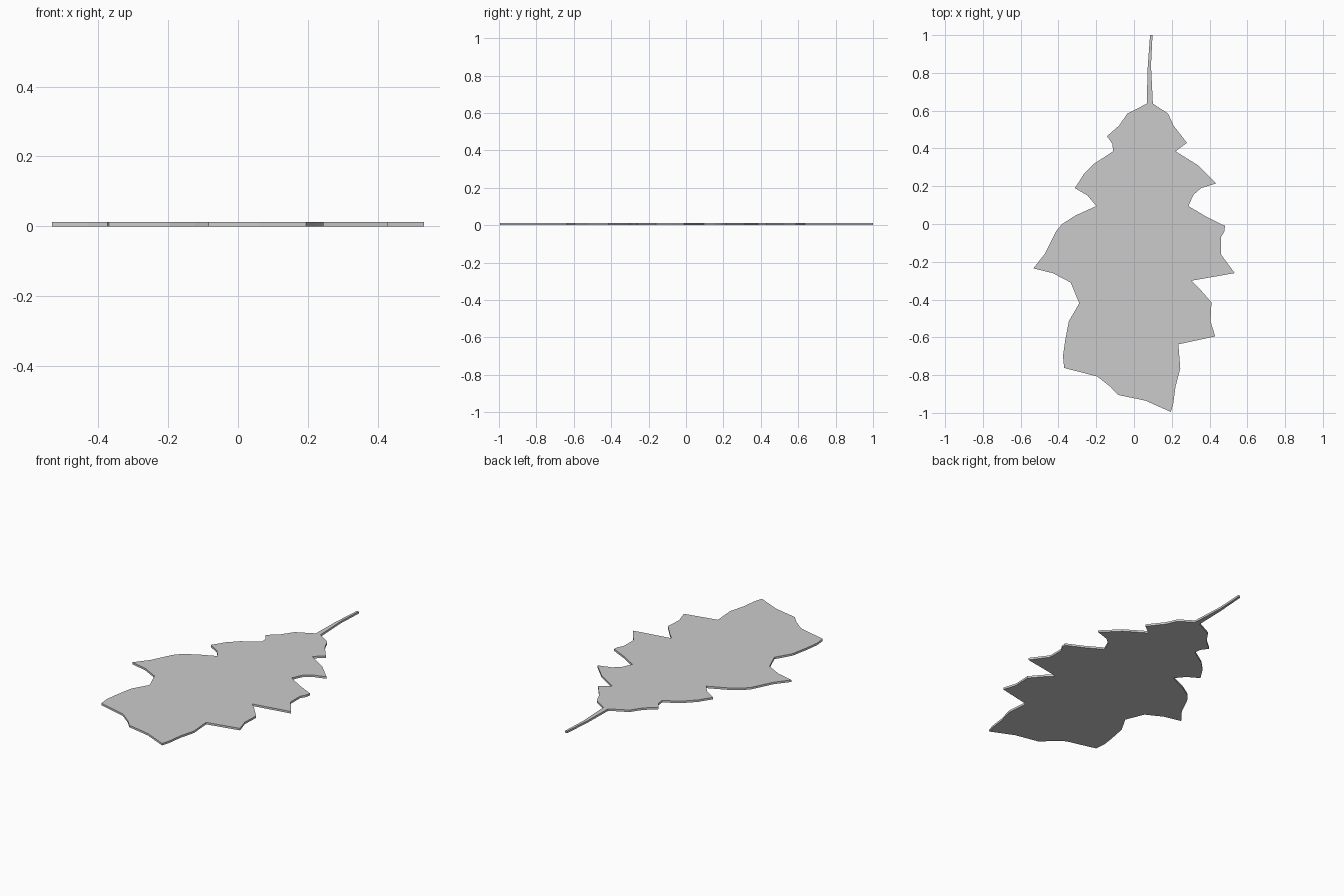
import bpy
import bmesh

THICKNESS = 0.012

# Outline in plan view, clockwise from the stem tip
stem_right = [(0.098, 1.0), (0.09, 0.84), (0.10, 0.637)]
right_edge = [
    (0.18, 0.585), (0.21, 0.52), (0.28, 0.43), (0.22, 0.385), (0.34, 0.31),
    (0.435, 0.215), (0.355, 0.19), (0.315, 0.155), (0.288, 0.095), (0.38, 0.04),
    (0.482, -0.01), (0.478, -0.04), (0.46, -0.07), (0.46, -0.16), (0.533, -0.26),
    (0.305, -0.30), (0.345, -0.34), (0.41, -0.415), (0.405, -0.515),
    (0.43, -0.595), (0.235, -0.637), (0.245, -0.765), (0.22, -0.86),
    (0.208, -0.95), (0.195, -0.995)]
left_edge = [
    (0.06, -0.935), (-0.085, -0.905), (-0.125, -0.862), (-0.195, -0.807),
    (-0.37, -0.762), (-0.376, -0.70), (-0.365, -0.62), (-0.345, -0.515),
    (-0.29, -0.42), (-0.335, -0.31), (-0.43, -0.26), (-0.533, -0.235),
    (-0.47, -0.155), (-0.41, -0.035), (-0.38, 0.0), (-0.31, 0.045),
    (-0.20, 0.095), (-0.245, 0.15), (-0.313, 0.19), (-0.265, 0.265),
    (-0.21, 0.32), (-0.11, 0.385), (-0.115, 0.425), (-0.143, 0.465),
    (-0.08, 0.52), (-0.035, 0.585)]
stem_left = [(0.068, 0.637), (0.072, 0.82), (0.085, 1.0)]

# Leaf: one flat outline extruded to a thin slab
bm = bmesh.new()
outline = stem_right + right_edge + left_edge + stem_left
base = bm.faces.new([bm.verts.new((x, y, 0)) for x, y in outline])
top = bmesh.ops.extrude_face_region(bm, geom=[base], use_keep_orig=True)["geom"]
bmesh.ops.translate(bm, vec=(0, 0, THICKNESS),
                    verts=[g for g in top if isinstance(g, bmesh.types.BMVert)])
bmesh.ops.recalc_face_normals(bm, faces=bm.faces)
bmesh.ops.triangulate(bm, faces=[f for f in bm.faces if len(f.verts) > 4])

mesh = bpy.data.meshes.new("leaf")
bm.to_mesh(mesh)
bm.free()
bpy.context.collection.objects.link(bpy.data.objects.new("leaf", mesh))
